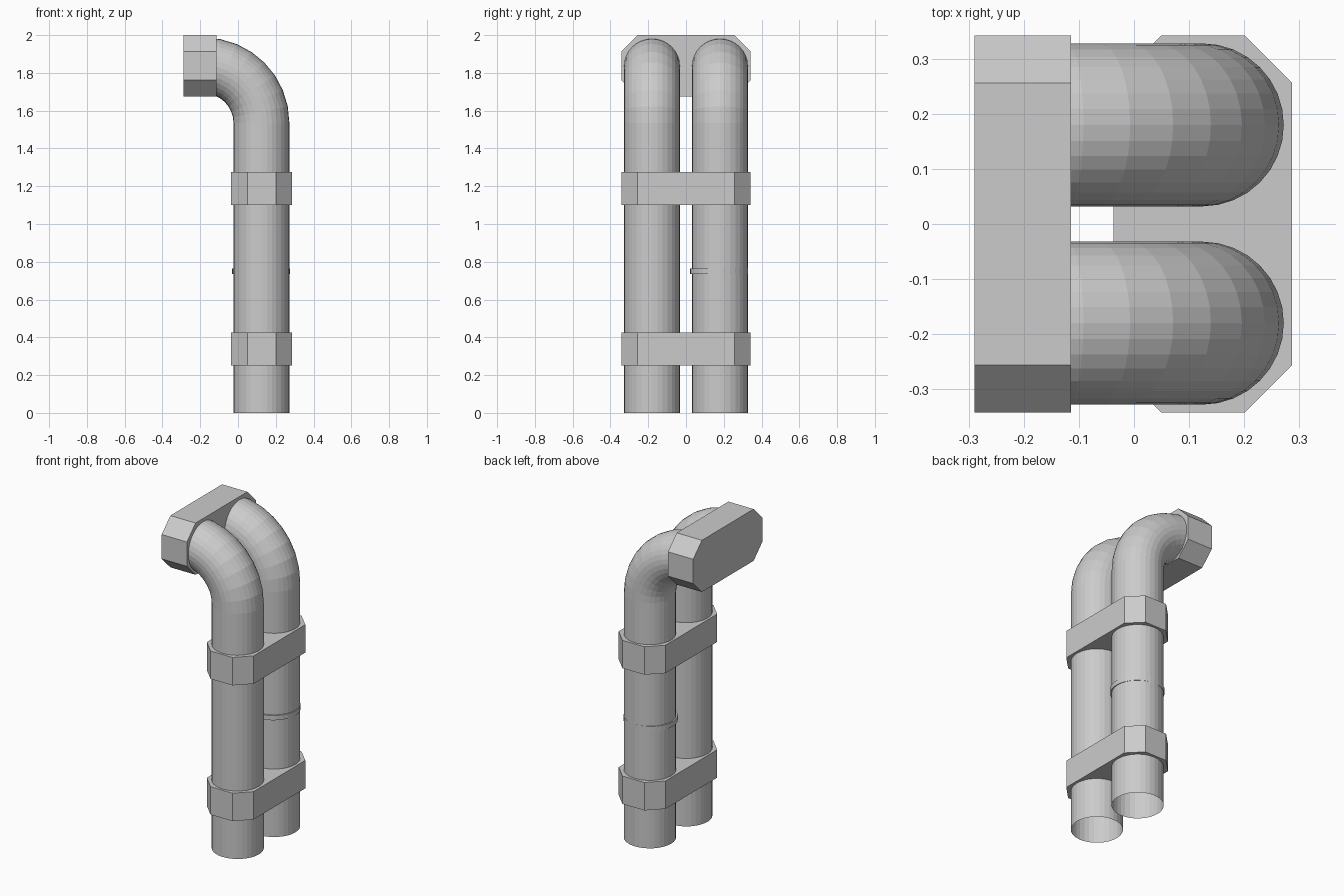
import bpy
import bmesh
from math import pi
from mathutils import Matrix, Vector

cube = bpy.data.objects.get("Cube")
if cube:
    bpy.data.objects.remove(cube, do_unlink=True)

GREY = (0.6, 0.6, 0.6, 1)
metal = bpy.data.materials.new("plain grey")
metal.use_nodes = True
metal.diffuse_color = GREY
metal.node_tree.nodes["Principled BSDF"].inputs["Base Color"].default_value = GREY

PIPE_X, PIPE_Y, PIPE_R = 0.124, 0.18, 0.148
BEND_X, BEND_Z = -0.18, 1.535
SIDES = 32


def finish(bm, name):
    bmesh.ops.recalc_face_normals(bm, faces=bm.faces)
    mesh = bpy.data.meshes.new(name)
    bm.to_mesh(mesh)
    bm.free()
    mesh.materials.append(metal)
    obj = bpy.data.objects.new(name, mesh)
    bpy.context.collection.objects.link(obj)
    return obj


def pipe(name, y):
    """Open upright tube with a quarter bend towards -x."""
    bm = bmesh.new()
    bmesh.ops.create_circle(bm, segments=SIDES, radius=PIPE_R,
                            matrix=Matrix.Translation((PIPE_X, y, 0)))
    out = bmesh.ops.extrude_edge_only(bm, edges=bm.edges[:])["geom"]
    top_verts = [g for g in out if isinstance(g, bmesh.types.BMVert)]
    bmesh.ops.translate(bm, verts=top_verts, vec=(0, 0, BEND_Z))
    top = top_verts + [e for e in bm.edges if all(v in top_verts for v in e.verts)]
    bmesh.ops.spin(bm, geom=top, cent=(BEND_X, y, BEND_Z), axis=(0, 1, 0),
                   angle=-pi / 2, steps=8)
    obj = finish(bm, name)
    return obj


def clamp(name, centre, turn=0):
    """Long block with four chamfered corners, optionally turned about y."""
    bm = bmesh.new()
    bmesh.ops.create_cube(bm, size=1)
    bmesh.ops.scale(bm, verts=bm.verts, vec=(0.324, 0.684, 0.175))
    corners = [e for e in bm.edges
               if abs(e.verts[0].co.z - e.verts[1].co.z) > 0.1]
    bmesh.ops.bevel(bm, geom=corners, offset=0.086, segments=1, affect='EDGES')
    bmesh.ops.transform(bm, verts=bm.verts,
                        matrix=Matrix.Translation(centre) @ Matrix.Rotation(turn, 4, 'Y'))
    finish(bm, name)


def band(name, centre, radius, height):
    """Thin collar around a pipe."""
    bm = bmesh.new()
    bmesh.ops.create_cone(bm, cap_ends=False, segments=SIDES, radius1=radius,
                          radius2=radius, depth=height,
                          matrix=Matrix.Translation(centre))
    obj = finish(bm, name)
    wall = obj.modifiers.new("wall", 'SOLIDIFY')
    wall.thickness = 0.012
    wall.offset = -1


# Two parallel pipes
pipe("front_pipe", -PIPE_Y)
pipe("back_pipe", PIPE_Y)

# Brackets holding the pipes together
clamp("lower_clamp", Vector((0.125, 0, 0.338)))
clamp("upper_clamp", Vector((0.125, 0, 1.188)))
clamp("wall_clamp", Vector((-0.202, 0, 1.838)), pi / 2)

# Collar on the back pipe only
band("pipe_collar", Vector((0.1225, 0.175, 0.75)), 0.154, 0.03)
